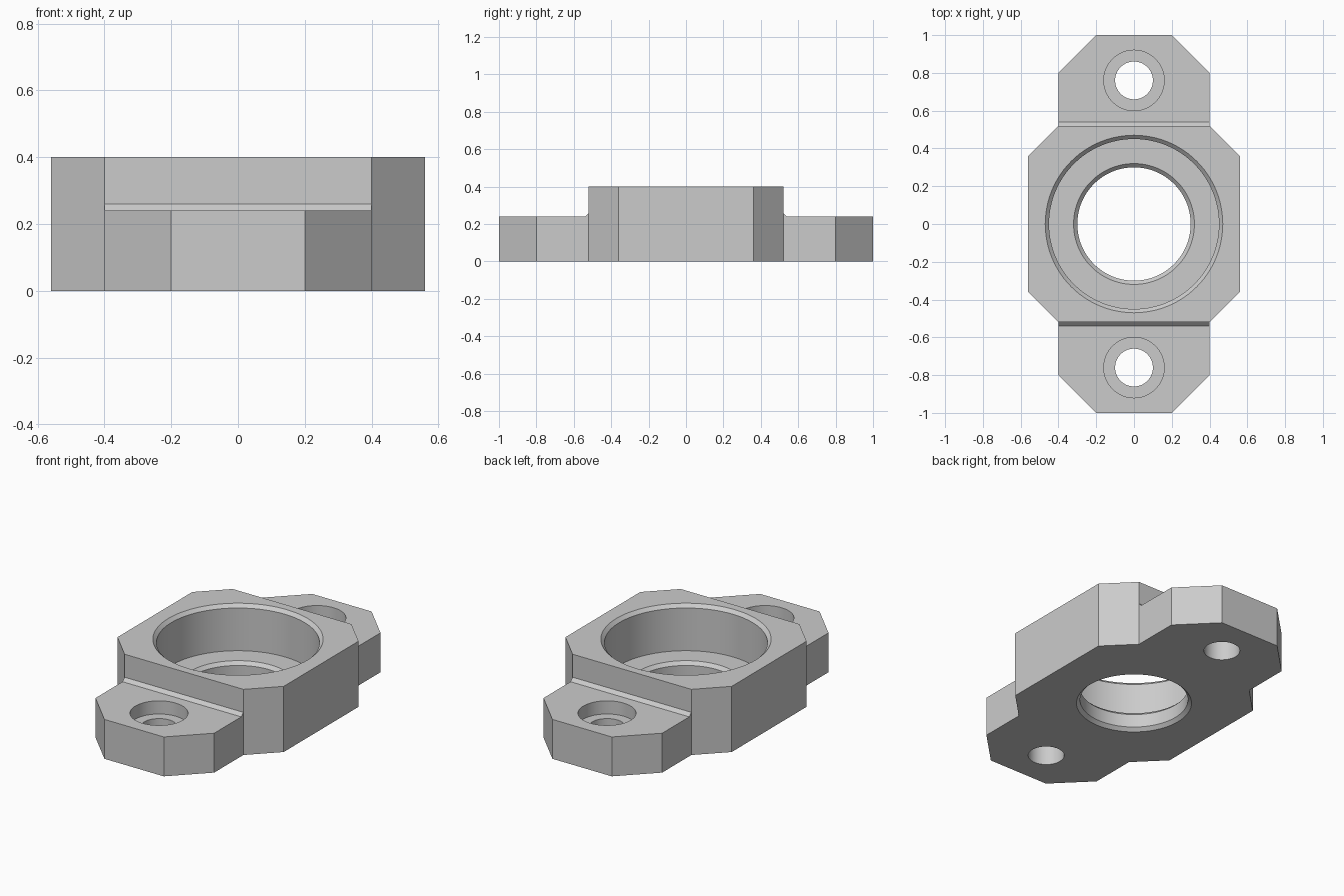
import bpy, math
from mathutils import Vector

old = bpy.data.objects.get("Cube")
if old:
    bpy.data.objects.remove(old, do_unlink=True)

SEGMENTS = 96
BODY_H, EAR_H, CHAMFER = 0.40, 0.24, 0.02
EAR_HOLE_Y = 0.76

metal = bpy.data.materials.new("light grey metal")
metal.use_nodes = True
grey = (0.6, 0.6, 0.6, 1)
metal.diffuse_color = grey
metal.node_tree.nodes["Principled BSDF"].inputs["Base Color"].default_value = grey


def make_object(name, verts, faces):
    mesh = bpy.data.meshes.new(name)
    mesh.from_pydata(verts, [], faces)
    obj = bpy.data.objects.new(name, mesh)
    bpy.context.collection.objects.link(obj)
    mesh.materials.append(metal)
    return obj


def fix_normals(obj):
    import bmesh
    bm = bmesh.new()
    bm.from_mesh(obj.data)
    bmesh.ops.recalc_face_normals(bm, faces=bm.faces)
    bm.to_mesh(obj.data)
    bm.free()


def prism(name, points, offset):
    """Extrude a closed loop of 3D points along an offset vector."""
    n = len(points)
    base = [Vector(p) for p in points]
    verts = base + [p + Vector(offset) for p in base]
    faces = [tuple(range(n)), tuple(range(n, 2 * n))]
    faces += [(i, (i + 1) % n, n + (i + 1) % n, n + i) for i in range(n)]
    obj = make_object(name, verts, faces)
    fix_normals(obj)
    return obj


def lathe(name, profile, y):
    """Solid of revolution about a vertical axis from (radius, z) points."""
    verts, faces, s = [], [], SEGMENTS
    for r, z in profile:
        for i in range(s):
            a = math.tau * i / s
            verts.append((r * math.cos(a), y + r * math.sin(a), z))
    for k in range(len(profile) - 1):
        for i in range(s):
            j = (i + 1) % s
            faces.append((k * s + i, k * s + j, (k + 1) * s + j, (k + 1) * s + i))
    last = (len(profile) - 1) * s
    faces += [tuple(range(s)), tuple(range(last, last + s))]
    obj = make_object(name, verts, faces)
    fix_normals(obj)
    return obj


def cut(target, cutter):
    """Subtract the cutter and discard it."""
    cutter.hide_render = True
    mod = target.modifiers.new("cut", 'BOOLEAN')
    mod.operation, mod.solver, mod.object = 'DIFFERENCE', 'EXACT', cutter
    bpy.context.view_layer.objects.active = target
    bpy.ops.object.modifier_apply(modifier=mod.name)
    bpy.data.objects.remove(cutter, do_unlink=True)


# Housing outline: one quarter mirrored into the full plan
quarter = [(0.56, 0.36), (0.40, 0.52), (0.40, 0.80), (0.20, 1.00)]
half = quarter + [(-x, y) for x, y in reversed(quarter)]
outline = half + [(x, -y) for x, y in reversed(half)]
housing = prism("flange_housing", [(x, y, 0) for x, y in outline], (0, 0, BODY_H))

# Lowered ears with a chamfered inner corner, and counterbored bolt holes
step = [(0.52, 0.6), (0.52, EAR_H + CHAMFER), (0.52 + CHAMFER, EAR_H), (1.1, EAR_H), (1.1, 0.6)]
bolt = [(0.10, -0.1), (0.10, 0.16), (0.16, 0.16), (0.16, 0.5)]
for side in (-1, 1):
    cut(housing, prism("ear_step_cutter", [(-0.6, side * y, z) for y, z in step], (1.2, 0, 0)))
    cut(housing, lathe("bolt_hole_cutter", bolt, side * EAR_HOLE_Y))

# Central stepped bore with chamfered rims
bore = [(0.32, -0.1), (0.32, 0), (0.30, CHAMFER), (0.30, 0.10), (0.32, 0.12),
        (0.45, 0.12), (0.45, BODY_H - CHAMFER), (0.47, BODY_H), (0.47, 0.5)]
cut(housing, lathe("bore_cutter", bore, 0))

# Smooth bore walls, crisp edges
bpy.ops.object.select_all(action='DESELECT')
housing.select_set(True)
bpy.context.view_layer.objects.active = housing
bpy.ops.object.shade_smooth_by_angle(angle=math.radians(25))
